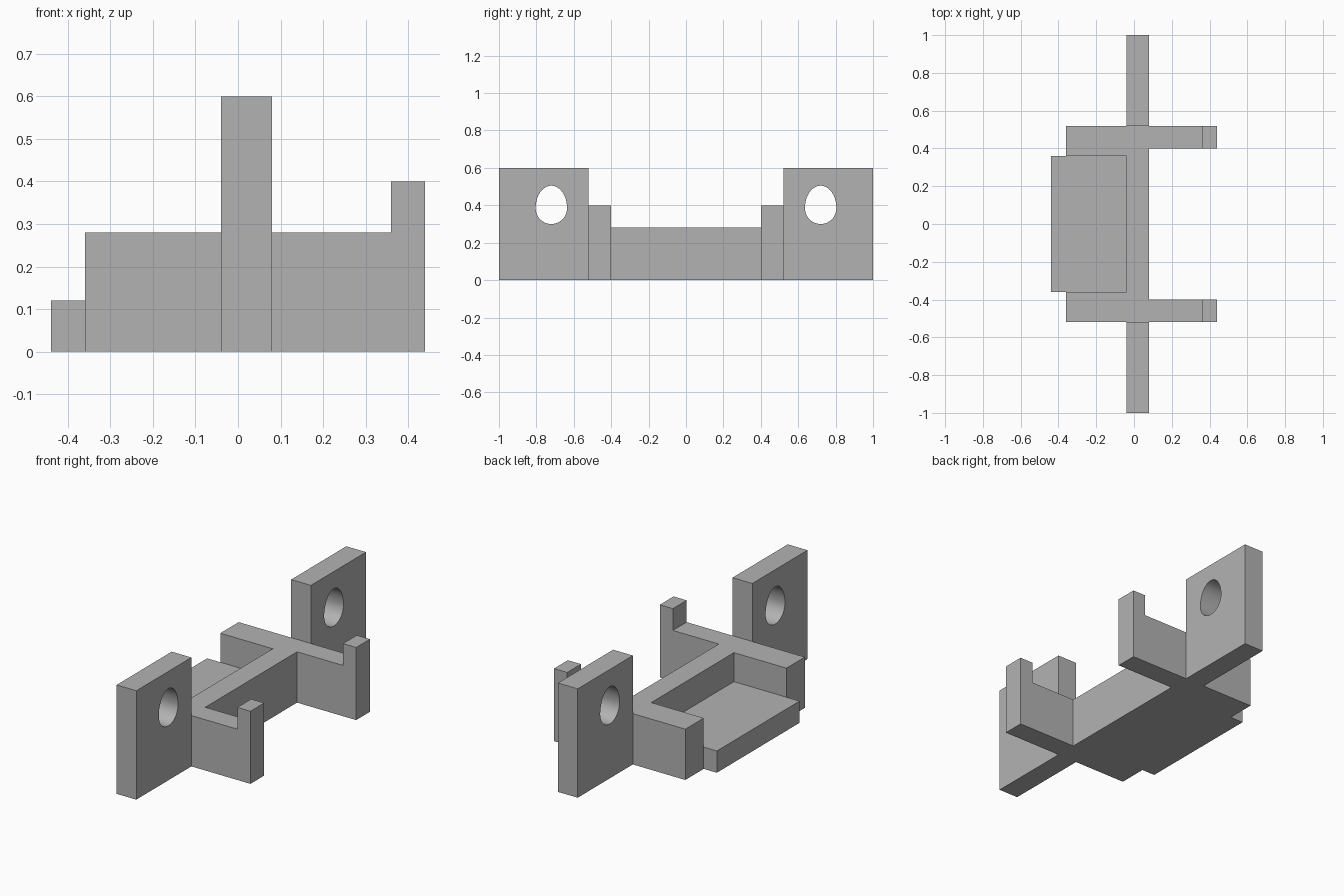
import bpy, bmesh
from math import sin, cos, tau, radians

if "Cube" in bpy.data.objects:
    bpy.data.objects.remove(bpy.data.objects["Cube"], do_unlink=True)

GREY = (0.45, 0.45, 0.45, 1)
grey = bpy.data.materials.new("plain grey")
grey.use_nodes = True
grey.diffuse_color = GREY
grey.node_tree.nodes["Principled BSDF"].inputs["Base Color"].default_value = GREY


def prism(name, profile, offset):
    """Extrude a closed profile of 3D points along offset."""
    bm = bmesh.new()
    face = bm.faces.new([bm.verts.new(p) for p in profile])
    top = bmesh.ops.extrude_face_region(bm, geom=[face])["geom"]
    bmesh.ops.translate(bm, vec=offset,
                        verts=[g for g in top if isinstance(g, bmesh.types.BMVert)])
    bmesh.ops.recalc_face_normals(bm, faces=bm.faces)
    mesh = bpy.data.meshes.new(name)
    bm.to_mesh(mesh)
    bm.free()
    mesh.materials.append(grey)
    obj = bpy.data.objects.new(name, mesh)
    bpy.context.collection.objects.link(obj)
    return obj


def box(name, x, y, z):
    base = [(x[0], y[0], z[0]), (x[1], y[0], z[0]), (x[1], y[1], z[0]), (x[0], y[1], z[0])]
    return prism(name, base, (0, 0, z[1] - z[0]))


# Wall thickness along x and height of the low frame
BACK, FRONT, LOW = -0.04, 0.08, 0.28

# Central wall and low tray
box("central_wall", (BACK, FRONT), (-0.52, 0.52), (0, LOW))
box("tray", (-0.44, BACK), (-0.36, 0.36), (0, 0.12))

for side, s in (("front", -1), ("back", 1)):
    # Short arm beside the tray
    box(side + "_tray_arm", (-0.36, BACK), sorted((s * 0.36, s * 0.52)), (0, LOW))

    # Hooked arm with a raised tip
    hook = [(FRONT, 0), (0.44, 0), (0.44, 0.4), (0.36, 0.4), (0.36, LOW), (FRONT, LOW)]
    prism(side + "_hook_arm", [(x, s * 0.40, z) for x, z in hook], (0, s * 0.12, 0))

    # Tall mounting plate with an egg-shaped hole
    plate = box(side + "_mounting_plate", (BACK, FRONT), sorted((s * 0.52, s)), (0, 0.6))
    angles = [tau * i / 64 for i in range(64)]
    egg = [(BACK - 0.1, s * 0.72 + 0.084 * cos(a),
            0.385 + (0.12 if sin(a) > 0 else 0.085) * sin(a)) for a in angles]
    cutter = prism(side + "_hole_cutter", egg, (0.4, 0, 0))
    cutter.hide_render = True
    cut = plate.modifiers.new("hole", "BOOLEAN")
    cut.operation, cut.solver, cut.object = "DIFFERENCE", "EXACT", cutter
    bpy.ops.object.select_all(action="DESELECT")
    plate.select_set(True)
    bpy.context.view_layer.objects.active = plate
    bpy.ops.object.modifier_apply(modifier=cut.name)
    bpy.data.objects.remove(cutter, do_unlink=True)
    bpy.ops.object.shade_smooth_by_angle(angle=radians(30))
